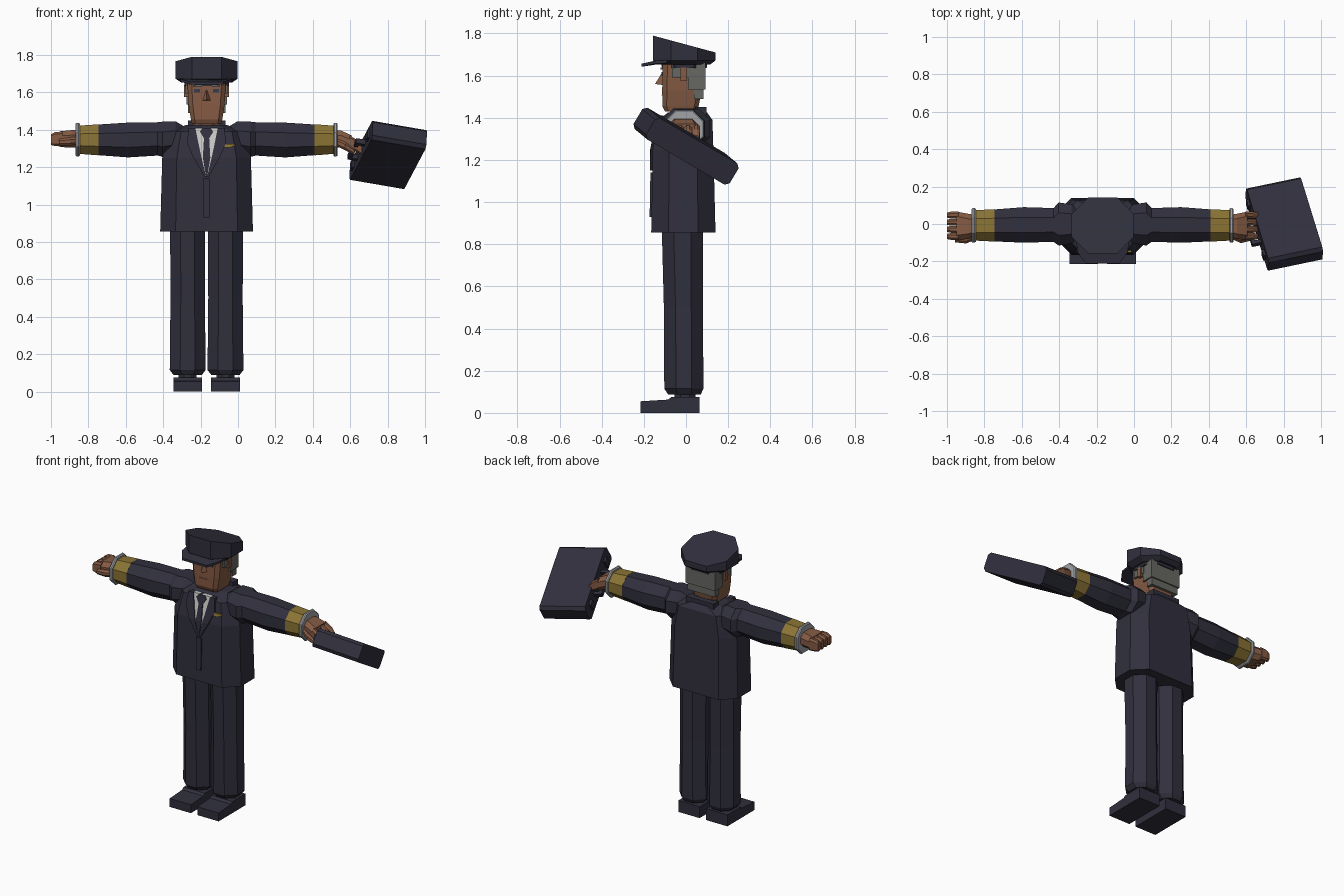
import bpy, bmesh
from mathutils import Matrix, Vector

old = bpy.data.objects.get("Cube")
if old:
    bpy.data.objects.remove(old)

CX = -0.168  # body centre line


def material(name, r, g, b):
    m = bpy.data.materials.new(name)
    m.use_nodes = True
    m.diffuse_color = (r, g, b, 1)
    node = next(n for n in m.node_tree.nodes if n.type == 'BSDF_PRINCIPLED')
    node.inputs["Base Color"].default_value = (r, g, b, 1)
    return m


NAVY = material("navy cloth", .030, .029, .047)
SKIN = material("brown skin", .235, .105, .058)
GOLD = material("gold braid", .26, .175, .035)
HAIR = material("grey hair", .135, .135, .125)
CUFF = material("light grey cuff", .36, .37, .39)
SHIRT = material("white shirt", .58, .58, .56)
EYE = material("dark blue eye", .035, .045, .08)


def finish(name, bm, mat):
    bmesh.ops.recalc_face_normals(bm, faces=bm.faces)
    me = bpy.data.meshes.new(name)
    bm.to_mesh(me)
    bm.free()
    me.materials.append(mat)
    ob = bpy.data.objects.new(name, me)
    bpy.context.collection.objects.link(ob)
    return ob


def loft(name, rings, mat):
    """Skin a list of equal-length point rings and cap both ends."""
    bm = bmesh.new()
    loops = [[bm.verts.new(p) for p in ring] for ring in rings]
    n = len(loops[0])
    for a, b in zip(loops, loops[1:]):
        for i in range(n):
            j = (i + 1) % n
            bm.faces.new((a[i], a[j], b[j], b[i]))
    bm.faces.new(loops[0])
    bm.faces.new(loops[-1])
    return finish(name, bm, mat)


def section(a0, a1, b0, b1, c=.3):
    """Chamfered rectangle with eight corners."""
    k = c * min(a1 - a0, b1 - b0)
    return [(a0 + k, b0), (a1 - k, b0), (a1, b0 + k), (a1, b1 - k),
            (a1 - k, b1), (a0 + k, b1), (a0, b1 - k), (a0, b0 + k)]


def column(name, rows, mat, x=CX, c=.3):
    """Upright body from rows of z, half width, front y, back y."""
    return loft(name, [[(x + p, q, z) for p, q in section(-w, w, f, b, c)]
                       for z, w, f, b in rows], mat)


def limb(name, side, rows, mat, c=.29):
    """Sideways body from rows of distance, front, back, bottom, top."""
    return loft(name, [[(CX + side * d, p, q) for p, q in section(f, b, lo, hi, c)]
                       for d, f, b, lo, hi in rows], mat)


def box(name, x0, x1, y0, y1, z0, z1, mat):
    return loft(name, [[(x0, y0, z), (x1, y0, z), (x1, y1, z), (x0, y1, z)]
                       for z in (z0, z1)], mat)


def chest_y(z):
    if z < 1.25:
        return -.165 + (z - .855) * .018
    return -.158 + (z - 1.25) * .2


def plate(name, rows, mat, lift=.006):
    """Panel following the chest, from rows of z, left edge, right edge."""
    rings = []
    for z, x0, x1 in rows:
        y = chest_y(z)
        rings.append([(CX + x0, y - lift, z), (CX + x1, y - lift, z),
                      (CX + x1, y + .02, z), (CX + x0, y + .02, z)])
    return loft(name, rings, mat)


# Jacket
column("jacket", [(.855, .248, -.165, .14), (1.25, .237, -.158, .13),
                  (1.39, .205, -.13, .125), (1.425, .11, -.085, .10)], NAVY, c=.27)
box("jacket_collar", CX - .10, CX + .10, .045, .098, 1.36, 1.45, NAVY)
plate("shirt_front", [(1.15, -.004, .004), (1.25, -.028, .028), (1.41, -.062, .062)], SHIRT)
plate("tie", [(1.15, -.003, .003), (1.25, -.02, .02), (1.355, -.014, .014),
              (1.39, -.036, .036), (1.41, -.02, .02)], NAVY, .012)
plate("jacket_placket", [(.93, -.018, .018), (1.14, -.018, .018)], NAVY, .009)
plate("name_badge", [(1.305, .085, .125), (1.315, .062, .15), (1.325, .075, .155)], GOLD, .009)
for s in (1, -1):
    plate("lapel", [(1.15, s * .003, s * .012), (1.25, s * .027, s * .07),
                    (1.33, s * .044, s * .105), (1.41, s * .06, s * .095)], NAVY, .011)

# Legs and shoes
for s in (1, -1):
    x = CX + s * .101
    column("trouser_leg", [(.088, .075, -.085, .07), (.115, .096, -.103, .083),
                           (.5, .092, -.105, .08), (.88, .094, -.115, .08)], NAVY, x)
    column("sock", [(.05, .048, -.055, .045), (.11, .048, -.055, .045)], NAVY, x)
    loft("shoe", [[(x + sx * .077, y, z) for y, z in
                   ((-.215, 0), (.065, 0), (.065, .075), (-.07, .075), (-.085, .063), (-.215, .055))]
                  for sx in (-1, 1)], NAVY)

# Arms
for s in (1, -1):
    limb("sleeve", s, [(.10, -.055, .055, 1.33, 1.405), (.165, -.105, .105, 1.27, 1.445),
                       (.235, -.115, .115, 1.255, 1.443), (.262, -.095, .085, 1.262, 1.44),
                       (.42, -.10, .09, 1.252, 1.438), (.577, -.093, .078, 1.264, 1.428)], NAVY)
    limb("sleeve_gold_band", s, [(.577, -.094, .079, 1.263, 1.429),
                                 (.692, -.088, .073, 1.272, 1.421)], GOLD)
    limb("shirt_cuff", s, [(.678, -.095, .08, 1.262, 1.432), (.684, -.1, .085, 1.257, 1.437),
                           (.694, -.1, .085, 1.257, 1.437), (.70, -.095, .08, 1.262, 1.432)], CUFF)

# Open hand
limb("right_palm", -1, [(.66, -.06, .045, 1.305, 1.395), (.72, -.08, .055, 1.305, 1.398),
                        (.78, -.085, .066, 1.307, 1.392)], SKIN)
limb("right_thumb", -1, [(.70, -.092, -.05, 1.32, 1.36), (.73, -.104, -.06, 1.315, 1.36),
                         (.79, -.098, -.06, 1.315, 1.35)], SKIN)
# Gripping hand
limb("left_palm", 1, [(.66, -.06, .045, 1.305, 1.395), (.72, -.08, .055, 1.305, 1.395),
                      (.775, -.085, .066, 1.285, 1.37)], SKIN)
limb("left_thumb", 1, [(.70, -.085, -.05, 1.31, 1.35), (.74, -.102, -.06, 1.29, 1.335),
                       (.79, -.09, -.055, 1.265, 1.30)], SKIN)
for i in range(4):
    y = -.085 + i * .038
    limb("right_finger", -1, [(.77, y, y + .037, 1.31, 1.39), (.81, y, y + .037, 1.313, 1.388),
                              (.832, y + .005, y + .032, 1.318, 1.375)], SKIN)
    limb("left_finger", 1, [(.765, y, y + .037, 1.30, 1.37), (.805, y, y + .037, 1.28, 1.345),
                            (.83, y + .004, y + .033, 1.265, 1.315)], SKIN)

# Briefcase, built in its own tilted frame
u = Vector((.96, .20, -.165)).normalized()
v = Vector((.206, -.85, .50))
v = (v - u * v.dot(u)).normalized()
w = u.cross(v)
frame = Matrix((u, v, w)).transposed().to_4x4()
frame.translation = (.803, 0, 1.265)


def case_part(name, at, size, bevel=0):
    bm = bmesh.new()
    bmesh.ops.create_cube(bm, size=1, matrix=Matrix.Translation(at) @ Matrix.Diagonal((*size, 1)))
    if bevel:
        edges = [e for e in bm.edges
                 if abs((e.verts[0].co - e.verts[1].co).x) > .1]
        bmesh.ops.bevel(bm, geom=edges, offset=bevel, segments=1, affect='EDGES')
    bm.transform(frame)
    return finish(name, bm, NAVY)


case_part("briefcase", (0, 0, 0), (.30, .475, .118), .018)
case_part("briefcase_handle", (-.192, 0, 0), (.02, .17, .03))
for s in (1, -1):
    case_part("handle_post", (-.172, s * .08, 0), (.055, .02, .03))
    case_part("case_latch", (-.153, s * .16, 0), (.02, .04, .05))

# Head
column("neck", [(1.38, .068, -.07, .06), (1.46, .068, -.07, .06)], SKIN)
column("head", [(1.43, .078, -.10, .05), (1.455, .084, -.112, .06),
                (1.53, .096, -.113, .075), (1.67, .104, -.11, .08)], SKIN, c=.12)
box("back_hair", CX - .108, CX + .108, .01, .092, 1.535, 1.67, HAIR)
box("nape_hair", CX - .10, CX + .10, .038, .084, 1.49, 1.54, HAIR)
loft("nose", [[(CX - .026, -.105, 1.555), (CX + .026, -.105, 1.555), (CX, -.147, 1.56)],
              [(CX - .006, -.105, 1.612), (CX + .006, -.105, 1.612), (CX, -.115, 1.612)]], SKIN)
box("mouth", CX - .03, CX + .03, -.116, -.10, 1.505, 1.509, SKIN)
for s in (1, -1):
    def side_box(name, d0, d1, *rest):
        return box(name, CX + s * d0, CX + s * d1, *rest)
    side_box("sideburn", .07, .112, -.066, .02, 1.59, 1.67, HAIR)
    side_box("ear", .08, .12, -.026, .004, 1.575, 1.638, SKIN)
    side_box("eye", .034, .066, -.117, -.10, 1.60, 1.618, EYE)
    side_box("eyebrow", .028, .072, -.12, -.10, 1.628, 1.638, HAIR)

# Cap with a sloping crown
def cap_ring(r, z, slope=0):
    return [(CX + p, q - .008, z - slope * (q + .15))
            for p, q in section(-r, r, -r * .9, r * .9, .29)]


loft("cap_band", [cap_ring(.118, 1.635), cap_ring(.122, 1.675)], NAVY)
loft("cap_crown", [cap_ring(.135, 1.652), cap_ring(.165, 1.672), cap_ring(.165, 1.79, .27)], NAVY)
loft("cap_visor", [[(CX - .14, -.09, z + .018), (CX - .135, -.15, z + .014), (CX - .09, -.212, z),
                    (CX + .09, -.212, z), (CX + .135, -.15, z + .014), (CX + .14, -.09, z + .018)]
                   for z in (1.642, 1.656)], NAVY)
